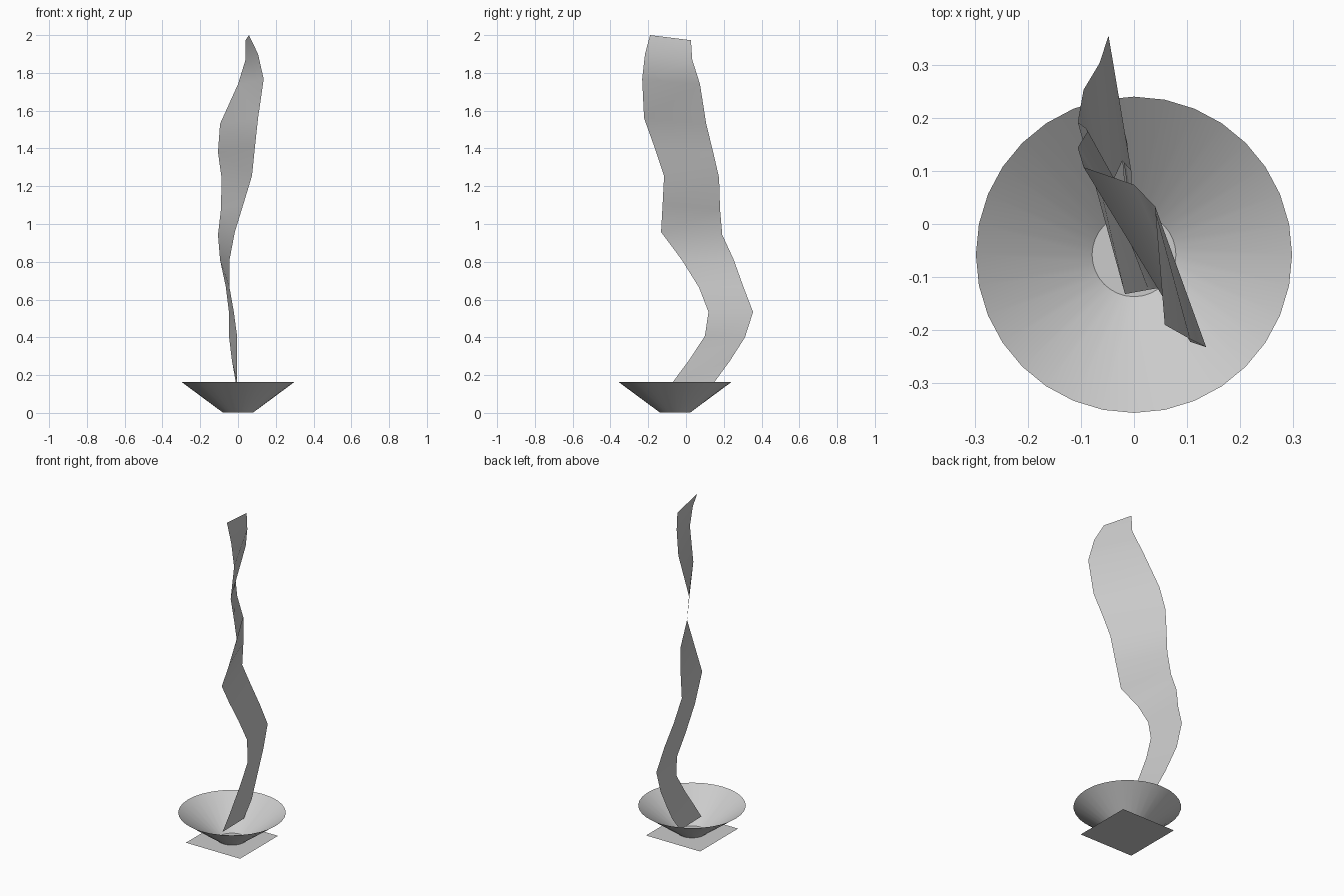
import bpy, bmesh
from mathutils import Matrix

CY = -0.058  # centre of the base and bowl in y


def add_object(name, bm, smooth=True):
    mesh = bpy.data.meshes.new(name)
    for f in bm.faces:
        f.smooth = smooth and len(f.verts) == 4
    bm.to_mesh(mesh)
    bm.free()
    obj = bpy.data.objects.new(name, mesh)
    bpy.context.collection.objects.link(obj)
    return obj


# square base sheet
bm = bmesh.new()
bmesh.ops.create_grid(bm, x_segments=1, y_segments=1, size=0.183,
                      matrix=Matrix.Translation((0, CY, 0)))
add_object("base_sheet", bm, smooth=False)

# open thin bowl with a flat bottom, faces pointing inward
bm = bmesh.new()
depth = 0.162
bmesh.ops.create_cone(bm, cap_ends=True, segments=32, radius1=0.079, radius2=0.298,
                      depth=depth, matrix=Matrix.Translation((0, CY, 0.001 + depth / 2)))
top = [f for f in bm.faces if f.normal.z > 0.9]
bmesh.ops.delete(bm, geom=top, context='FACES_ONLY')
bmesh.ops.reverse_faces(bm, faces=bm.faces[:])
add_object("bowl", bm)

# wavering smoke ribbon: matching points on its front and back edges
front_edge = [(-0.012, -0.132, 0.07), (-0.005, -0.07, 0.163), (-0.005, 0.017, 0.28),
              (-0.005, 0.1, 0.407), (-0.022, 0.119, 0.534), (-0.045, 0.069, 0.664),
              (-0.045, -0.022, 0.81), (-0.017, -0.132, 0.957), (0.027, -0.124, 1.1),
              (0.074, -0.116, 1.255), (0.089, -0.165, 1.402), (0.106, -0.222, 1.56),
              (0.136, -0.232, 1.767), (0.106, -0.217, 1.9), (0.058, -0.19, 2.0)]
back_edge = [(-0.016, 0.08, 0.07), (-0.012, 0.15, 0.163), (-0.032, 0.233, 0.276),
             (-0.047, 0.312, 0.4), (-0.048, 0.355, 0.534), (-0.065, 0.303, 0.67),
             (-0.095, 0.253, 0.81), (-0.106, 0.192, 0.942), (-0.09, 0.18, 1.08),
             (-0.087, 0.175, 1.245), (-0.106, 0.144, 1.38), (-0.095, 0.107, 1.53),
             (0.0, 0.074, 1.74), (0.04, 0.033, 1.87), (0.04, 0.026, 1.973)]
bm = bmesh.new()
rows = [(bm.verts.new(a), bm.verts.new(b)) for a, b in zip(front_edge, back_edge)]
for (a, b), (c, d) in zip(rows, rows[1:]):
    bm.faces.new((a, b, d, c))
add_object("smoke_ribbon", bm)
